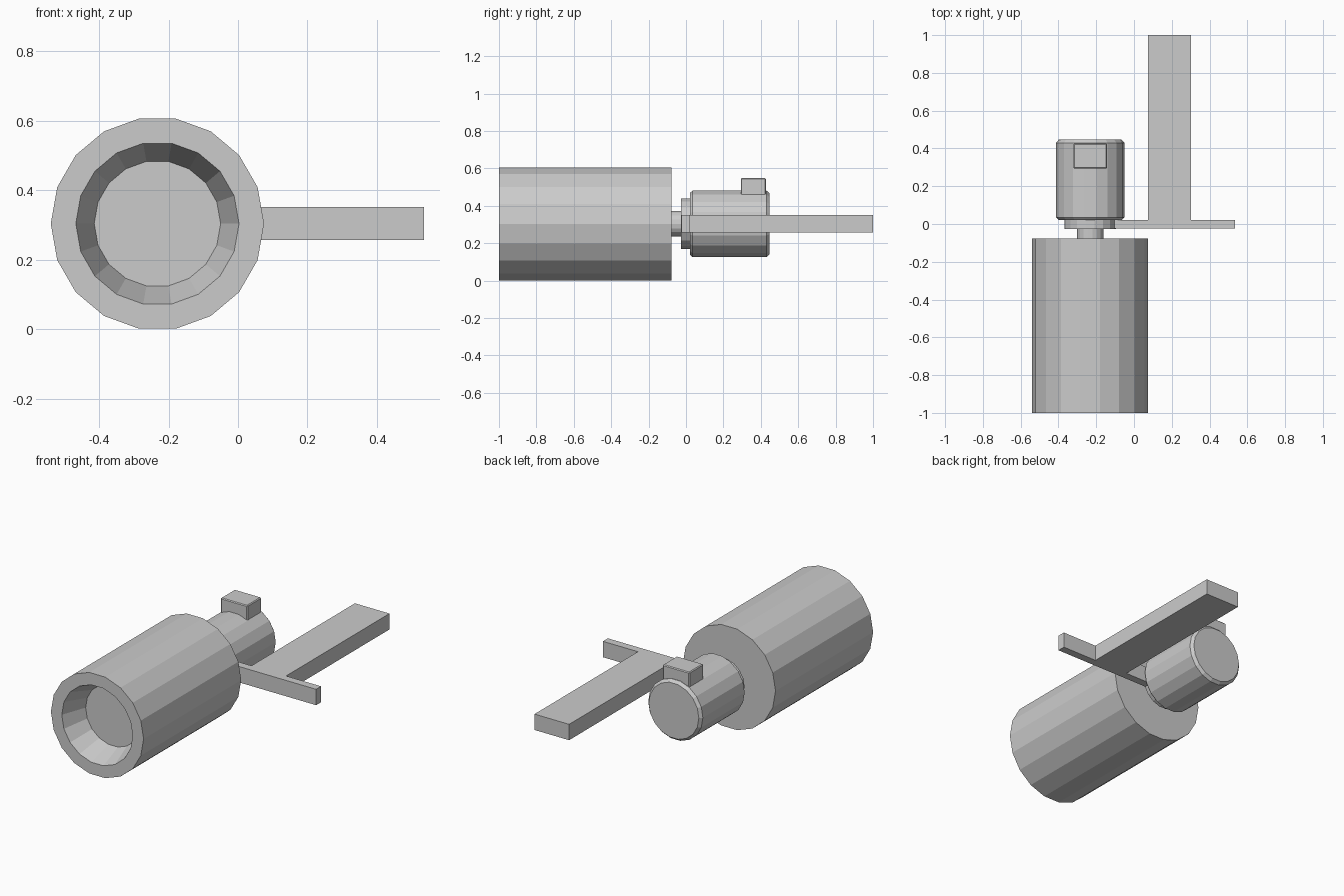
import bpy, bmesh, math

cube = bpy.data.objects.get("Cube")
if cube:
    bpy.data.objects.remove(cube, do_unlink=True)

grey = bpy.data.materials.new("plain grey")
grey.use_nodes = True
COLOUR = (0.6, 0.6, 0.6, 1)
grey.diffuse_color = COLOUR
grey.node_tree.nodes["Principled BSDF"].inputs["Base Color"].default_value = COLOUR

AXIS_X, AXIS_Z, SIDES = -0.232, 0.304, 18


def finish(name, bm):
    bmesh.ops.recalc_face_normals(bm, faces=bm.faces)
    mesh = bpy.data.meshes.new(name)
    bm.to_mesh(mesh)
    bm.free()
    mesh.materials.append(grey)
    obj = bpy.data.objects.new(name, mesh)
    bpy.context.collection.objects.link(obj)
    return obj


def turned(name, profile):
    """Faceted solid around the main axis; profile lists (y, radius), capped at both ends."""
    bm = bmesh.new()
    rings = []
    for y, r in profile:
        angles = [math.tau * i / SIDES for i in range(SIDES)]
        rings.append([bm.verts.new((AXIS_X + r * math.cos(a), y, AXIS_Z + r * math.sin(a)))
                      for a in angles])
    for a, b in zip(rings, rings[1:]):
        for i in range(SIDES):
            j = (i + 1) % SIDES
            bm.faces.new((a[i], a[j], b[j], b[i]))
    bm.faces.new(rings[0])
    bm.faces.new(rings[-1])
    return finish(name, bm)


def slab(name, outline, z0, z1):
    """Vertical extrusion of an (x, y) outline."""
    bm = bmesh.new()
    face = bm.faces.new([bm.verts.new((x, y, z0)) for x, y in outline])
    top = bmesh.ops.extrude_face_region(bm, geom=[face])["geom"]
    bmesh.ops.translate(bm, vec=(0, 0, z1 - z0),
                        verts=[v for v in top if isinstance(v, bmesh.types.BMVert)])
    return finish(name, bm)


# Large barrel with a tapered recess in its front
turned("barrel", [(-0.85, 0.182), (-1, 0.235), (-1, 0.307), (-0.077, 0.307)])

# Neck, collar and chamfered rear drum
turned("neck", [(-0.08, 0.07), (-0.02, 0.07)])
turned("collar", [(-0.027, 0.137), (0.023, 0.137)])
turned("rear_drum", [(0.022, 0.168), (0.035, 0.181), (0.43, 0.181), (0.447, 0.166)])

# Small block on top of the drum
block = slab("top_block", [(-0.321, 0.293), (-0.144, 0.293), (-0.144, 0.427), (-0.321, 0.427)],
             0.45, 0.549)
bevel = block.modifiers.new("edge bevel", "BEVEL")
bevel.width = 0.005
bevel.segments = 1

# T-shaped arm: crossbar from the collar with a long rearward bar
slab("arm", [(-0.115, -0.025), (0.535, -0.025), (0.535, 0.022), (0.303, 0.022),
             (0.303, 1), (0.074, 1), (0.074, 0.022), (-0.115, 0.022)], 0.257, 0.352)
